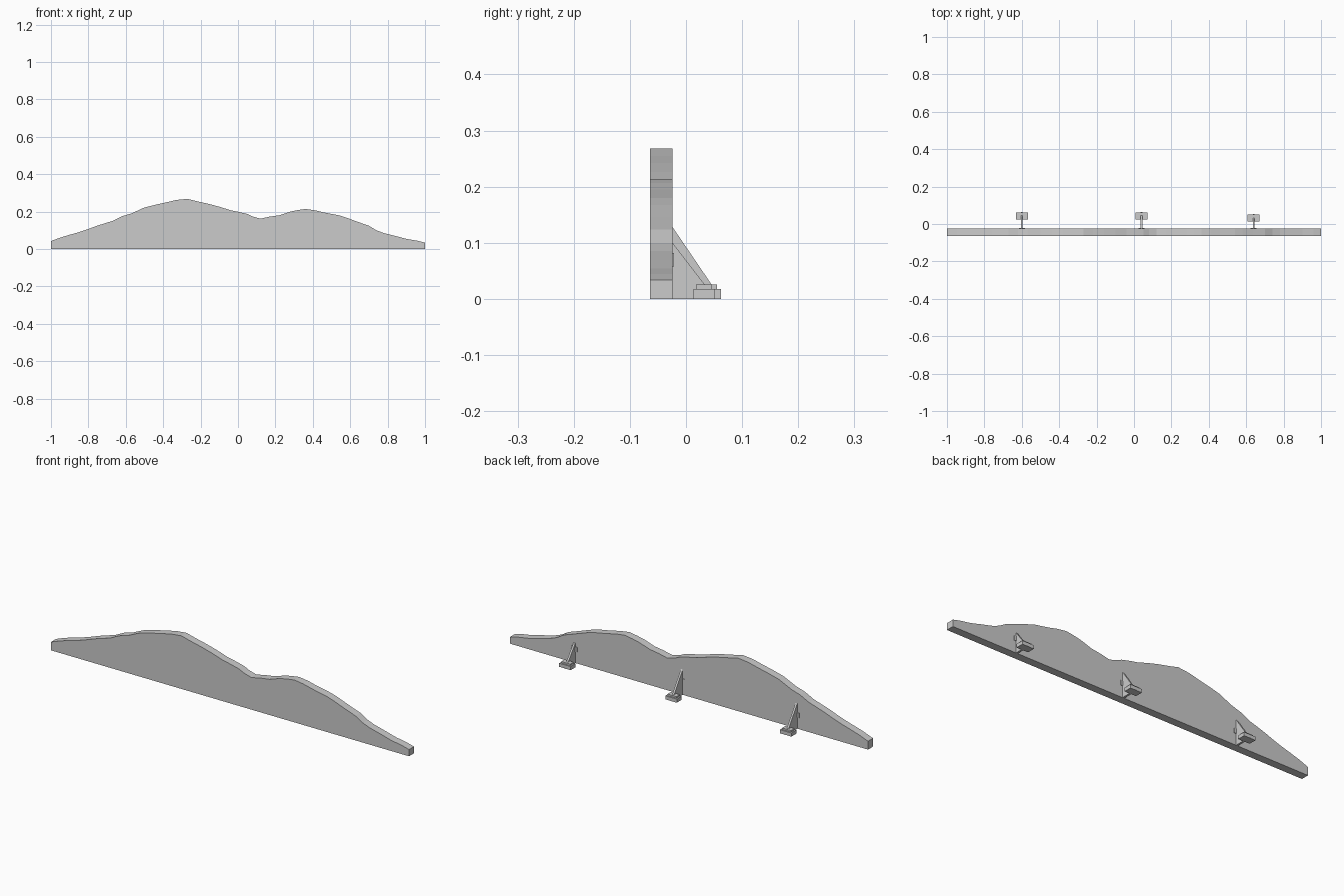
import bpy, bmesh

if "Cube" in bpy.data.objects:
    bpy.data.objects.remove(bpy.data.objects["Cube"])

grey = bpy.data.materials.new("plain grey")
grey.diffuse_color = (0.6, 0.6, 0.6, 1)
grey.use_nodes = True
grey.node_tree.nodes["Principled BSDF"].inputs["Base Color"].default_value = grey.diffuse_color


def prism(name, points, offset):
    """Extrude a closed polygon along an offset vector."""
    bm = bmesh.new()
    face = bm.faces.new([bm.verts.new(p) for p in points])
    new = bmesh.ops.extrude_face_region(bm, geom=[face])["geom"]
    bmesh.ops.translate(bm, vec=offset, verts=[v for v in new if isinstance(v, bmesh.types.BMVert)])
    bmesh.ops.recalc_face_normals(bm, faces=bm.faces)
    mesh = bpy.data.meshes.new(name)
    bm.to_mesh(mesh)
    bm.free()
    mesh.materials.append(grey)
    obj = bpy.data.objects.new(name, mesh)
    bpy.context.collection.objects.link(obj)
    return obj


def box(name, x, half_width, y0, y1, z0, z1):
    a, b = x - half_width, x + half_width
    return prism(name, [(a, y0, z0), (b, y0, z0), (b, y1, z0), (a, y1, z0)], (0, 0, z1 - z0))


# Hill-shaped scenery board
FRONT, BACK = -0.064, -0.024
ridge = [(-1, .042), (-.95, .061), (-.9, .076), (-.85, .09), (-.8, .107), (-.76, .122),
         (-.71, .138), (-.67, .15), (-.62, .175), (-.57, .19), (-.5, .222), (-.44, .237),
         (-.38, .25), (-.33, .262), (-.27, .268), (-.22, .255), (-.16, .242), (-.1, .226),
         (-.04, .207), (0, .199), (.05, .187), (.08, .173), (.12, .162), (.17, .173),
         (.22, .18), (.28, .2), (.32, .208), (.36, .214), (.41, .207), (.46, .195),
         (.54, .18), (.58, .167), (.64, .145), (.7, .124), (.74, .1), (.78, .085),
         (.84, .07), (.9, .054), (.96, .044), (1, .034)]
outline = [(-1, 0)] + ridge + [(1, 0)]
prism("hill_board", [(x, FRONT, z) for x, z in outline], (0, BACK - FRONT, 0))

# Rear braces, each with hinge plate and stacked weights: x, height, foot y
T = 0.005
for i, (x, height, foot) in enumerate([(-.60, .128, .063), (.04, .128, .063), (.64, .10, .053)], 1):
    prism(f"brace_{i}", [(x - T, BACK, 0), (x - T, foot, 0), (x - T, BACK, height)], (2 * T, 0, 0))
    box(f"hinge_plate_{i}", x, .016, BACK, BACK + .003, .058, .082)
    box(f"lower_weight_{i}", x, .032, foot - .040, foot - .001, 0, .018)
    box(f"upper_weight_{i}", x, .025, foot - .035, foot - .008, .018, .026)
